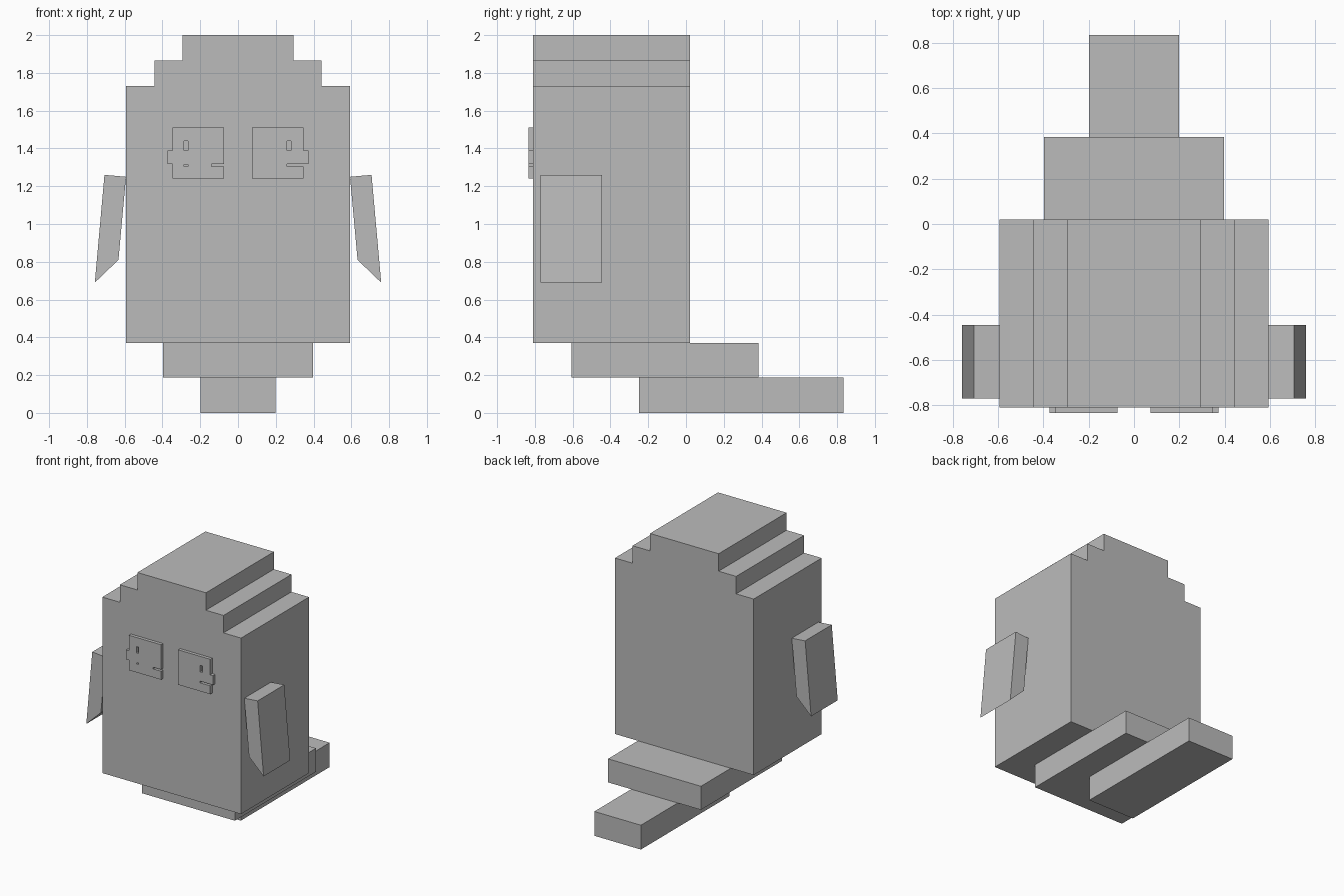
import bpy
import bmesh
from mathutils import Vector

cube = bpy.data.objects.get("Cube")
if cube:
    bpy.data.objects.remove(cube, do_unlink=True)

# One plain grey for the whole model
GREY = (0.5, 0.5, 0.5, 1.0)
grey = bpy.data.materials.new("plain_grey")
grey.use_nodes = True
grey.diffuse_color = GREY
grey.node_tree.nodes["Principled BSDF"].inputs["Base Color"].default_value = GREY


def rect(x0, x1, z0, z1):
    return [(x0, z0), (x1, z0), (x1, z1), (x0, z1)]


def prism(name, loops, y0, y1):
    """Fill an x-z outline (further loops are holes) and extrude it along y."""
    bm = bmesh.new()
    edges = []
    for loop in loops:
        vs = [bm.verts.new((x, y0, z)) for x, z in loop]
        edges += [bm.edges.new((a, b)) for a, b in zip(vs, vs[1:] + vs[:1])]
    bmesh.ops.triangle_fill(bm, edges=edges, use_beauty=True, normal=Vector((0, -1, 0)))
    ext = bmesh.ops.extrude_face_region(bm, geom=bm.faces[:])["geom"]
    moved = [v for v in ext if isinstance(v, bmesh.types.BMVert)]
    bmesh.ops.translate(bm, verts=moved, vec=(0, y1 - y0, 0))
    bmesh.ops.recalc_face_normals(bm, faces=bm.faces[:])
    if len(loops) == 1:
        bmesh.ops.dissolve_limit(bm, angle_limit=0.01, verts=bm.verts[:], edges=bm.edges[:])
    mesh = bpy.data.meshes.new(name)
    bm.to_mesh(mesh)
    bm.free()
    mesh.materials.append(grey)
    obj = bpy.data.objects.new(name, mesh)
    bpy.context.collection.objects.link(obj)
    return obj


# Body with a stepped crown
half = [(0.593, 0.37), (0.593, 1.73), (0.443, 1.73), (0.443, 1.865),
        (0.293, 1.865), (0.293, 2.0)]
prism("body", [half + [(-x, z) for x, z in reversed(half)]], -0.81, 0.02)

# Stacked slabs below, stepping backwards into a tail
prism("lower_body", [rect(-0.397, 0.397, 0.188, 0.37)], -0.605, 0.385)
prism("tail", [rect(-0.199, 0.199, 0, 0.188)], -0.25, 0.835)

# Side flippers, mirrored
flipper = [(0.593, 1.25), (0.707, 1.26), (0.758, 0.69), (0.633, 0.81)]
for side, s in (("left", 1), ("right", -1)):
    prism(side + "_flipper", [[(s * x, z) for x, z in flipper]], -0.77, -0.445)

# Eye plates: outer tab, narrow slot opening to +x, and small pupil holes
left_eye = [(0.073, 1.24), (0.347, 1.24), (0.347, 1.305), (0.26, 1.305), (0.26, 1.318),
            (0.372, 1.318), (0.372, 1.39), (0.347, 1.39), (0.347, 1.51), (0.073, 1.51)]
right_eye = [(-0.347, 1.24), (-0.073, 1.24), (-0.073, 1.305), (-0.14, 1.305),
             (-0.14, 1.318), (-0.073, 1.318), (-0.073, 1.51), (-0.347, 1.51),
             (-0.347, 1.39), (-0.372, 1.39), (-0.372, 1.318), (-0.347, 1.318)]
prism("left_eye", [left_eye, rect(0.26, 0.28, 1.39, 1.44)], -0.835, -0.81)
prism("right_eye", [right_eye, rect(-0.285, -0.265, 1.39, 1.44),
                    rect(-0.285, -0.265, 1.305, 1.315)], -0.835, -0.81)
